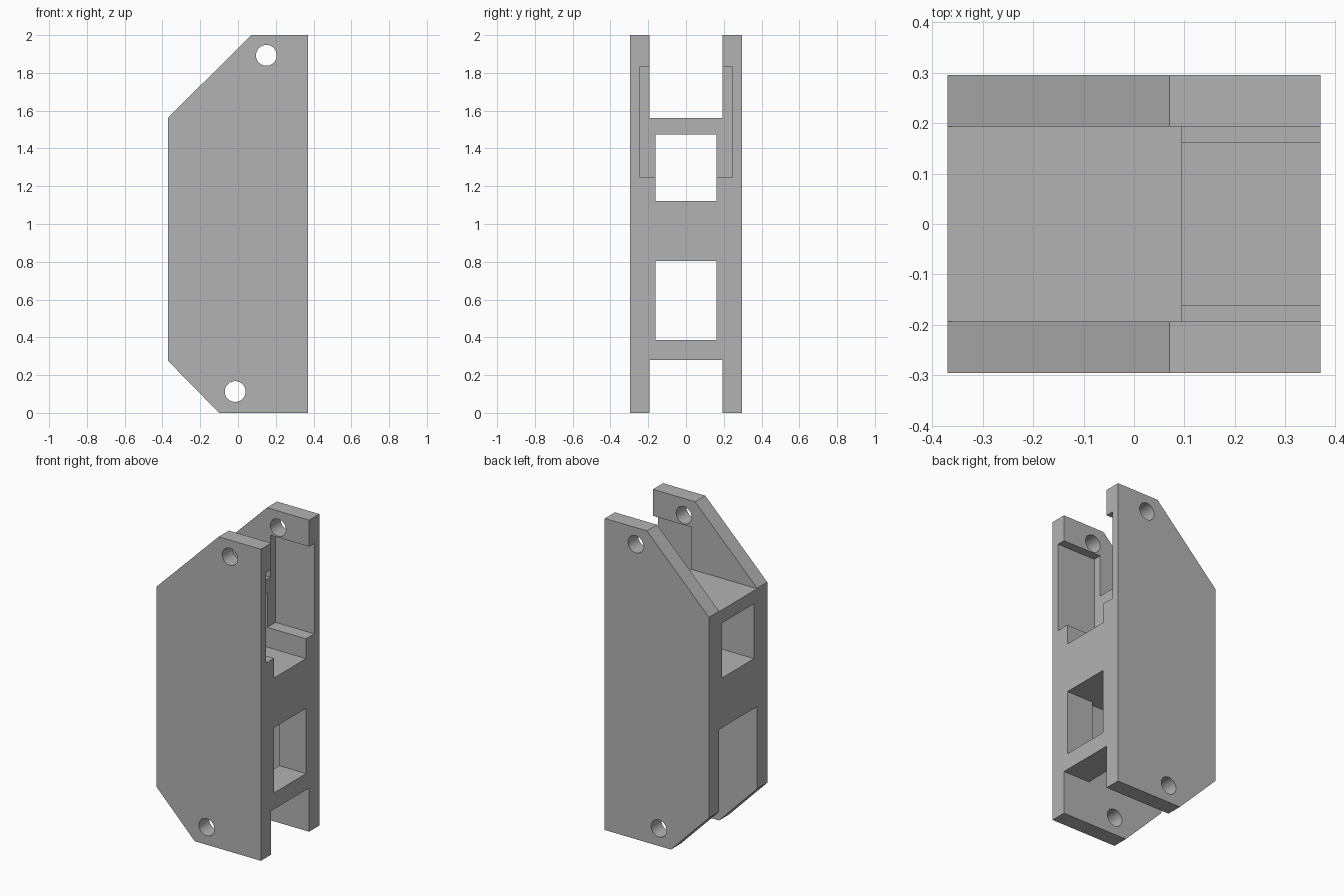
import bpy
import bmesh
import math
from mathutils import Matrix, Vector

cube = bpy.data.objects.get("Cube")
if cube:
    bpy.data.objects.remove(cube, do_unlink=True)

# Single grey material
GREY = (0.45, 0.45, 0.45, 1.0)
grey = bpy.data.materials.new("plain grey")
grey.use_nodes = True
grey.diffuse_color = GREY
grey.node_tree.nodes["Principled BSDF"].inputs["Base Color"].default_value = GREY

HALF = 0.296      # half thickness of the bracket
SLOT = 0.193      # half width between the side plates
WINDOW = 0.162    # half width of the windows
POCKET = 0.246    # half width of the pocket sunk into the plates
END = 0.5         # cutters run past the body


def make_object(name, bm):
    bmesh.ops.recalc_face_normals(bm, faces=bm.faces)
    mesh = bpy.data.meshes.new(name)
    bm.to_mesh(mesh)
    bm.free()
    obj = bpy.data.objects.new(name, mesh)
    bpy.context.collection.objects.link(obj)
    mesh.materials.append(grey)
    return obj


def box(name, x0, x1, half_y, z0, z1):
    bm = bmesh.new()
    centre = Matrix.Translation(Vector(((x0 + x1) / 2, 0, (z0 + z1) / 2)))
    size = Matrix.Diagonal((x1 - x0, 2 * half_y, z1 - z0, 1))
    bmesh.ops.create_cube(bm, size=1, matrix=centre @ size)
    return make_object(name, bm)


def pin_hole(name, x, z):
    bm = bmesh.new()
    turn = Matrix.Translation((x, 0, z)) @ Matrix.Rotation(math.pi / 2, 4, "X")
    bmesh.ops.create_cone(bm, cap_ends=True, segments=48, radius1=0.055,
                          radius2=0.055, depth=1, matrix=turn)
    return make_object(name, bm)


# Body: side profile with two clipped corners, extruded through y
profile = [(-0.37, 0.275), (-0.1, 0), (0.37, 0), (0.37, 2), (0.07, 2), (-0.37, 1.563)]
bm = bmesh.new()
face = bm.faces.new([bm.verts.new((x, -HALF, z)) for x, z in profile])
extruded = bmesh.ops.extrude_face_region(bm, geom=[face])["geom"]
bmesh.ops.translate(bm, vec=(0, 2 * HALF, 0),
                    verts=[v for v in extruded if isinstance(v, bmesh.types.BMVert)])
body = make_object("bracket_body", bm)

# Openings cut from the body
cutters = [
    box("top_slot", -END, END, SLOT, 1.56, 2.2),
    box("upper_window", -END, END, WINDOW, 1.123, 1.475),
    box("pocket", 0.095, END, POCKET, 1.25, 1.83),
    box("bottom_slot", -END, END, SLOT, -0.2, 0.28),
    box("back_channel", -END, 0.18, SLOT, -0.1, 0.803),
    box("lower_window", 0.1, END, WINDOW, 0.385, 0.803),
    pin_hole("upper_pin_hole", 0.15, 1.893),
    pin_hole("lower_pin_hole", -0.015, 0.113),
]
for cutter in cutters:
    cutter.hide_render = True
    mod = body.modifiers.new(cutter.name, "BOOLEAN")
    mod.operation = "DIFFERENCE"
    mod.solver = "EXACT"
    mod.object = cutter

# Bake the cuts and drop the cutters
bpy.context.view_layer.update()
evaluated = body.evaluated_get(bpy.context.evaluated_depsgraph_get())
baked = bpy.data.meshes.new_from_object(evaluated)
body.modifiers.clear()
body.data = baked
for cutter in cutters:
    bpy.data.objects.remove(cutter, do_unlink=True)

# One material slot, smooth hole walls and crisp edges
baked.materials.clear()
baked.materials.append(grey)
for poly in baked.polygons:
    poly.material_index = 0
bpy.ops.object.select_all(action="DESELECT")
body.select_set(True)
bpy.context.view_layer.objects.active = body
bpy.ops.object.shade_smooth_by_angle(angle=math.radians(30))
